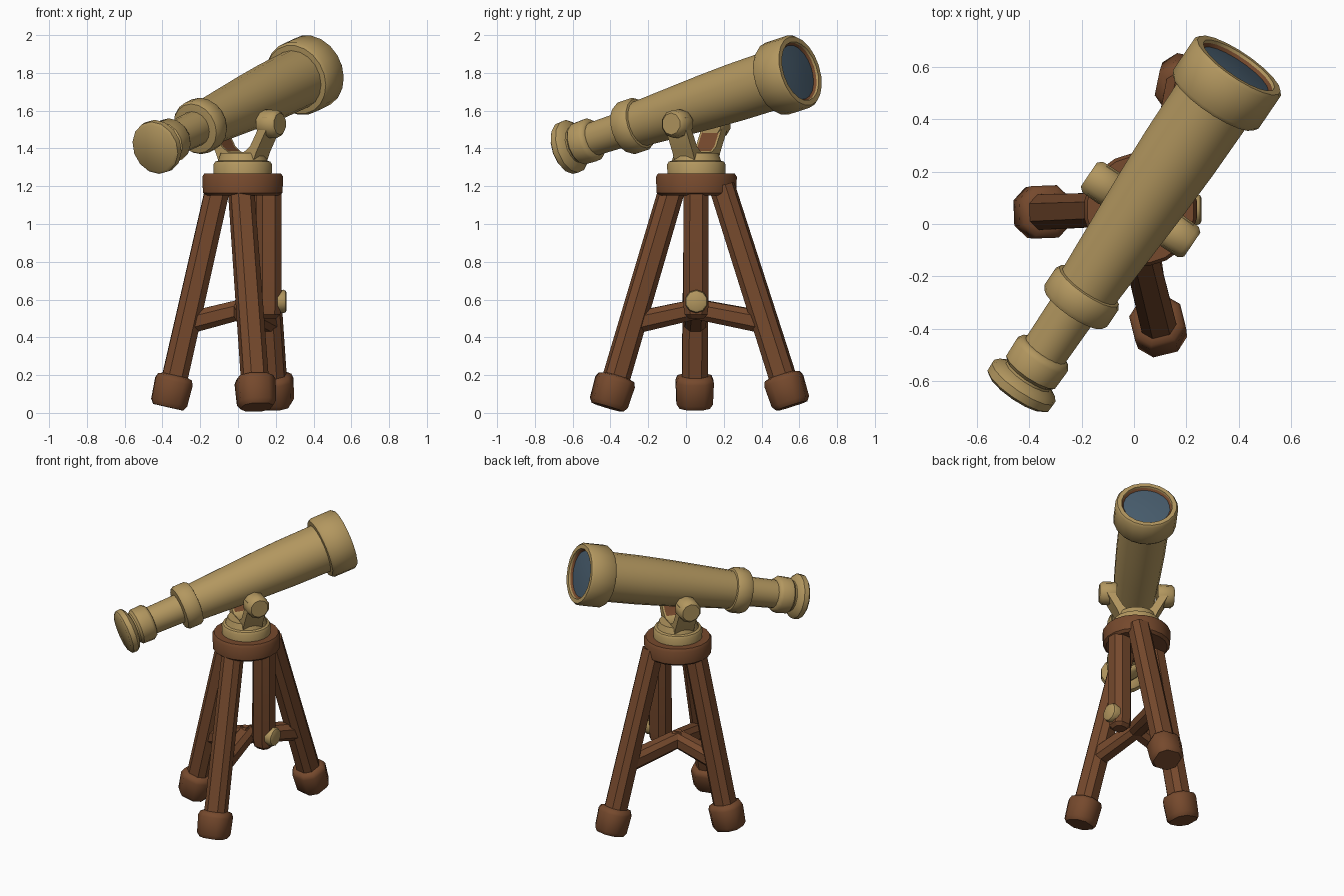
import bpy, bmesh, math
from mathutils import Vector, Matrix

cube = bpy.data.objects.get("Cube")
if cube:
    bpy.data.objects.remove(cube, do_unlink=True)


def material(name, rgb):
    m = bpy.data.materials.new(name)
    m.use_nodes = True
    m.diffuse_color = (*rgb, 1)
    bsdf = next(n for n in m.node_tree.nodes if n.type == 'BSDF_PRINCIPLED')
    bsdf.inputs["Base Color"].default_value = (*rgb, 1)
    bsdf.inputs["Roughness"].default_value = 0.7
    return m


BRASS = material("brass", (0.45, 0.31, 0.115))
WOOD = material("dark wood", (0.18, 0.067, 0.026))
GLASS = material("blue glass", (0.065, 0.11, 0.155))
UP = Vector((0, 0, 1))


def finish(name, bm, mats, angle):
    bmesh.ops.recalc_face_normals(bm, faces=bm.faces)
    mesh = bpy.data.meshes.new(name)
    bm.to_mesh(mesh)
    bm.free()
    obj = bpy.data.objects.new(name, mesh)
    bpy.context.collection.objects.link(obj)
    for m in mats:
        mesh.materials.append(m)
    bpy.ops.object.select_all(action='DESELECT')
    obj.select_set(True)
    bpy.context.view_layer.objects.active = obj
    bpy.ops.object.shade_smooth_by_angle(angle=math.radians(angle))
    return obj


def circle(n):
    return [(math.cos(math.tau * (i + .5) / n), math.sin(math.tau * (i + .5) / n)) for i in range(n)]


# Square section with chamfered corners
BEAM = [(1, -.5), (1, .5), (.5, 1), (-.5, 1), (-1, .5), (-1, -.5), (-.5, -1), (.5, -1)]


def loft(name, start, direction, side, section, profile, mat, angle=40):
    """Sweep a section along a straight axis; profile holds (distance, size) pairs."""
    d = Vector(direction).normalized()
    s = Vector(side).normalized()
    t = d.cross(s)
    bm = bmesh.new()
    rings = [[bm.verts.new(Vector(start) + d * dist + (s * u + t * v) * size) for u, v in section]
             for dist, size in profile]
    n = len(section)
    for a, b in zip(rings, rings[1:]):
        for i in range(n):
            bm.faces.new((a[i], a[(i + 1) % n], b[(i + 1) % n], b[i]))
    bm.faces.new(rings[0])
    bm.faces.new(rings[-1])
    return finish(name, bm, [mat], angle)


# Telescope axis and its sideways direction
eye_end = Vector((-0.445, -0.64, 1.40))
front_end = Vector((0.40, 0.605, 1.81))
axis = (front_end - eye_end).normalized()
length = (front_end - eye_end).length
lateral = axis.cross(UP).normalized()
along = UP.cross(lateral)
hub = Vector((0.025, 0.055, 0))


def scope_part(name, profile, mat=BRASS, sides=18):
    return loft(name, eye_end, axis, lateral, circle(sides), profile, mat)


# Telescope body
scope_part("eyepiece", [(0, .128), (.012, .143), (.045, .145), (.062, .13), (.075, .1), (.1, .1)], sides=14)
scope_part("eyepiece_collar", [(.085, .1), (.1, .115), (.175, .118), (.195, .105), (.2, .09)], sides=14)
scope_part("draw_tube", [(.18, .09), (.42, .095)])
scope_part("middle_collar", [(.395, .1), (.4, .135), (.42, .146), (.485, .146), (.505, .135), (.512, .11)])
scope_part("main_tube", [(.49, .122), (.7, .134), (.95, .148), (1.15, .156), (1.42, .16)])
L = length
scope_part("front_collar", [(L - .175, .15), (L - .172, .188), (L - .155, .2), (L - .015, .2), (L, .189),
                            (L, .162), (L - .03, .155)], sides=20)
scope_part("lens_trim", [(L - .032, .159), (L - .012, .159), (L - .026, .147)], WOOD, 20)
scope_part("lens", [(L - .03, .152), (L - .024, .149), (L - .018, .08), (L - .016, .02)], GLASS, 20)

# Yoke: U profile extruded along the tube, with inset wooden inner faces
half = [(.11, 1.33), (.13, 1.38), (.20, 1.51), (.20, 1.565), (.145, 1.565), (.14, 1.5), (.09, 1.41), (.05, 1.38)]
outline = half + [(-x, z) for x, z in reversed(half)]
bm = bmesh.new()
base = bm.faces.new([bm.verts.new(hub + lateral * x + UP * z - along * .065) for x, z in outline])
res = bmesh.ops.extrude_face_region(bm, geom=[base])
bmesh.ops.translate(bm, vec=along * .13, verts=[g for g in res["geom"] if isinstance(g, bmesh.types.BMVert)])
bmesh.ops.recalc_face_normals(bm, faces=bm.faces)
for sign in (1, -1):
    inner = [f for f in bm.faces if f.normal.dot(lateral) * sign < -.2
             and (f.calc_center_median() - hub).dot(lateral) * sign > 0]
    bmesh.ops.inset_region(bm, faces=inner, thickness=.012, use_even_offset=True)
    for f in inner:
        f.material_index = 1
finish("yoke", bm, [BRASS, WOOD], 40)

for side, label in ((1, "left"), (-1, "right")):
    loft("pivot_knob_" + label, hub + UP * 1.53 + lateral * side * .13, lateral * side, along, circle(10),
         [(0, .07), (.015, .076), (.09, .074), (.108, .058)], BRASS)

# Turntable and tripod head
loft("turntable", hub, UP, (1, 0, 0), circle(20),
     [(1.25, .155), (1.315, .157), (1.33, .148), (1.335, .132), (1.375, .118)], BRASS)
loft("tripod_head", hub, UP, (1, 0, 0), circle(20),
     [(1.15, .195), (1.165, .213), (1.25, .217), (1.268, .205)], WOOD)

# Splayed legs with boots and braces that meet in the middle
brace_hub = hub + UP * .55
legs = {"right": ((-.37, .045, .03), (-.105, .055, 1.2)),
        "front": ((.1, -.415, .03), (.015, -.07, 1.2)),
        "back": ((.195, .56, .037), (.12, .19, 1.2))}
for label, (foot, top) in legs.items():
    foot, top = Vector(foot), Vector(top)
    d = top - foot
    side = d.cross(UP)
    loft("leg_" + label, foot, d, side, BEAM, [(.1, .068), (d.length, .064)], WOOD, 30)
    loft("boot_" + label, foot, d, side, BEAM,
         [(0, .08), (.025, .096), (.14, .1), (.165, .09), (.175, .06)], WOOD, 50)
    joint = foot + d * .38
    span = joint - brace_hub
    loft("brace_" + label, brace_hub, span, span.cross(UP), BEAM, [(-.03, .052), (span.length, .058)], WOOD, 30)

# Short hanging post with its brass knob
loft("short_post", (.163, .053, 1.2), (0, 0, -1), (1, 0, 0), BEAM,
     [(0, .066), (.63, .067), (.68, .06), (.7, .04)], WOOD, 30)
loft("post_knob", (.2, .055, .59), (1, 0, 0), (0, 1, 0), circle(10),
     [(0, .06), (.04, .062), (.052, .057), (.058, .045)], BRASS)
